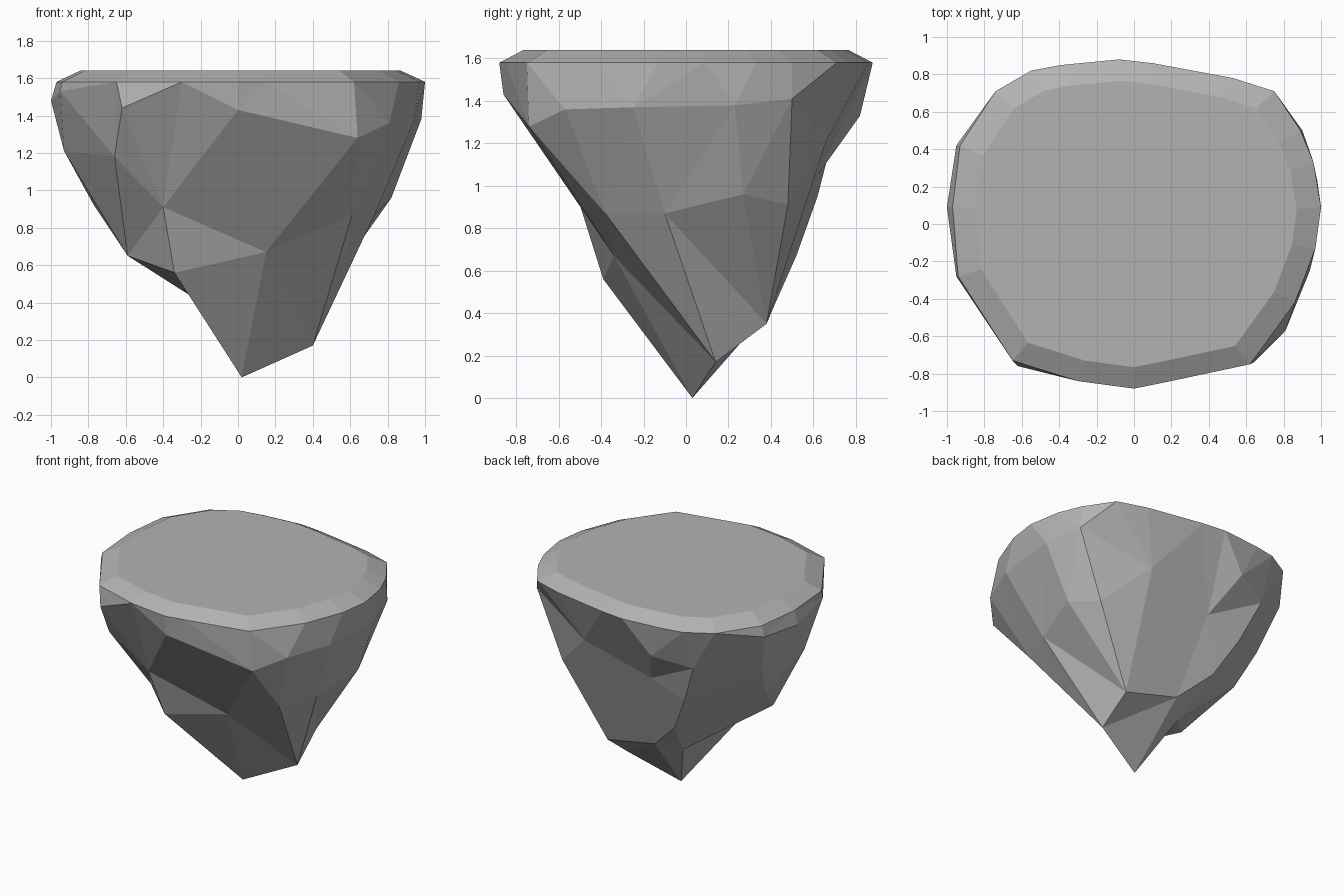
import bpy
import bmesh
from mathutils import Vector

# Remove the default object
default_object = bpy.data.objects.get("Cube")
if default_object:
    bpy.data.objects.remove(default_object, do_unlink=True)

RIM_HEIGHT = 1.58
TOP_HEIGHT = 1.64
TOP_SCALE = 0.87
CENTRE = Vector((0, 0.05, 0.95))


def make_material(name, colour):
    material = bpy.data.materials.new(name)
    material.use_nodes = True
    material.diffuse_color = colour
    shader = material.node_tree.nodes["Principled BSDF"]
    shader.inputs["Base Color"].default_value = colour
    shader.inputs["Roughness"].default_value = 0.9
    return material


def star_hull(points, centre):
    """Join points around a centre into a closed skin that keeps its dents."""
    mesh = bmesh.new()
    home = {}
    for point in points:
        offset = Vector(point) - centre
        vertex = mesh.verts.new(offset.normalized())
        home[vertex] = Vector(point)
    bmesh.ops.convex_hull(mesh, input=list(mesh.verts))
    for vertex in mesh.verts:
        vertex.co = home[vertex]
    bmesh.ops.recalc_face_normals(mesh, faces=list(mesh.faces))
    return mesh


# Outline of the worn upper rim, anticlockwise from the back
rim_outline = [
    (-.08, .88), (-.39, .85), (-.55, .82), (-.74, .71), (-.93, .42),
    (-.97, .09), (-.94, -.28), (-.65, -.73), (-.3, -.84), (0, -.88),
    (.15, -.85), (.62, -.75), (.86, -.42), (.97, -.13), (1, .09),
    (.96, .33), (.89, .5), (.75, .71), (.53, .78), (.1, .86),
]
rim = [(x, y, RIM_HEIGHT) for x, y in rim_outline]
flat_top = [(x * TOP_SCALE, y * TOP_SCALE, TOP_HEIGHT) for x, y in rim_outline]

# Shoulder corners just under the rim
front_shoulder = [(-.62, -.76, 1.44), (0, -.86, 1.43), (.64, -.74, 1.28), (.81, -.57, 1.36)]
left_shoulder = [(.94, -.25, 1.37), (.98, .23, 1.38), (.9, .5, 1.41)]
back_shoulder = [(-.28, .82, 1.33), (-.55, .7, 1.26)]
right_shoulder = [(-.95, .42, 1.5), (-1, .09, 1.48), (-.95, -.28, 1.53)]

# Broken faces on each flank
front_flank = [(-.4, -.5, .91), (-.34, -.39, .56), (.15, -.34, .67), (-.66, -.6, 1.18)]
left_flank = [(.61, -.38, .87), (.73, -.1, .87), (.82, .27, .96), (.7, .48, .91)]
right_flank = [(-.93, -.09, 1.21), (-.85, .3, 1.16), (-.77, .15, .92), (-.59, -.2, .65)]

# Scooped hollow under the back edge
back_hollow = [(.39, .66, 1.21), (-.14, .62, 1.05), (-.42, .62, .95),
               (-.27, .52, .67), (-.03, .42, .445), (.39, .38, .35)]

# Lowest point and the corners beside it
tip = [(.02, .03, 0), (.4, .14, .17), (-.165, .27, .38)]

parts = (flat_top, rim, front_shoulder, left_shoulder, back_shoulder, right_shoulder,
         front_flank, left_flank, right_flank, back_hollow, tip)
rock_mesh = star_hull([point for part in parts for point in part], CENTRE)

# Merge the flat top into one face
top_faces = [f for f in rock_mesh.faces if all(v.co.z > TOP_HEIGHT - 0.001 for v in f.verts)]
bmesh.ops.dissolve_faces(rock_mesh, faces=top_faces)

mesh_data = bpy.data.meshes.new("rock")
rock_mesh.to_mesh(mesh_data)
rock_mesh.free()
mesh_data.materials.append(make_material("stone grey", (0.45, 0.45, 0.45, 1)))
rock = bpy.data.objects.new("rock", mesh_data)
bpy.context.scene.collection.objects.link(rock)
